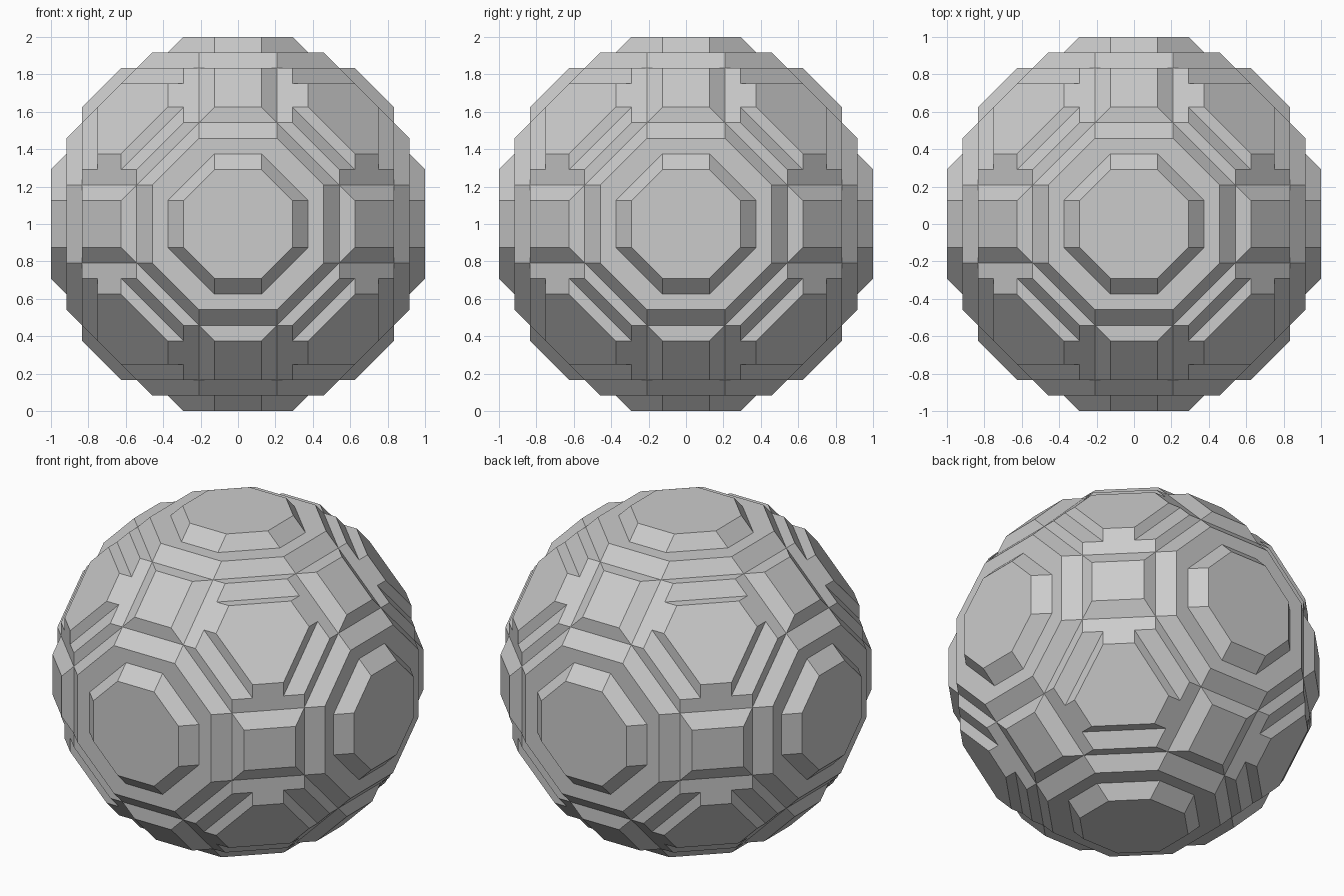
import bpy, bmesh, math
from mathutils import Matrix

cube = bpy.data.objects.get("Cube")
if cube:
    bpy.data.objects.remove(cube, do_unlink=True)

UNIT = 1 / 12  # width of one step

# Each solid: plane distance along the axes, edge diagonals and corner diagonals
LAYERS = {
    "stepped_ball": (12, 15.5, 17),
    "second_layer": (11, 16.5, 19),
    "square_panels": (10, 17.5, 19),
    "fourth_layer": (10, 16.5, 20),
    "corner_panels": (9, 16.5, 21),
}


def merge_flat(bm):
    bmesh.ops.dissolve_limit(bm, angle_limit=math.radians(1),
                             verts=bm.verts[:], edges=bm.edges[:])
    bmesh.ops.recalc_face_normals(bm, faces=bm.faces[:])


def layer_solid(name, axis, edge, corner):
    """Truncated cuboctahedron from its three plane distances."""
    a, b, c = axis, edge - axis, corner - edge
    bm = bmesh.new()
    for p in ((a, b, c), (a, c, b), (b, a, c), (b, c, a), (c, a, b), (c, b, a)):
        for sx in (-1, 1):
            for sy in (-1, 1):
                for sz in (-1, 1):
                    bm.verts.new((p[0] * sx, p[1] * sy, p[2] * sz))
    bmesh.ops.convex_hull(bm, input=bm.verts[:])
    merge_flat(bm)
    mesh = bpy.data.meshes.new(name)
    bm.to_mesh(mesh)
    bm.free()
    obj = bpy.data.objects.new(name, mesh)
    bpy.context.collection.objects.link(obj)
    return obj


# Join the layers into one closed shell
ball, *others = [layer_solid(n, *d) for n, d in LAYERS.items()]
for other in others:
    mod = ball.modifiers.new("Union", 'BOOLEAN')
    mod.operation = 'UNION'
    mod.solver = 'EXACT'
    mod.object = other
    other.hide_render = True
bpy.context.view_layer.update()
graph = bpy.context.evaluated_depsgraph_get()
shell = bpy.data.meshes.new_from_object(ball.evaluated_get(graph))
ball.modifiers.clear()
ball.data = shell
for other in others:
    bpy.data.objects.remove(other, do_unlink=True)

# Clean flat faces, then scale and stand on the ground
bm = bmesh.new()
bm.from_mesh(shell)
bmesh.ops.remove_doubles(bm, verts=bm.verts[:], dist=0.001)
merge_flat(bm)
bm.to_mesh(shell)
bm.free()
shell.transform(Matrix.Translation((0, 0, 1)) @ Matrix.Scale(UNIT, 4))

# Plain grey
grey = bpy.data.materials.new("plain_grey")
grey.use_nodes = True
colour = (0.6, 0.6, 0.6, 1)
grey.diffuse_color = colour
grey.node_tree.nodes["Principled BSDF"].inputs["Base Color"].default_value = colour
shell.materials.clear()
shell.materials.append(grey)
